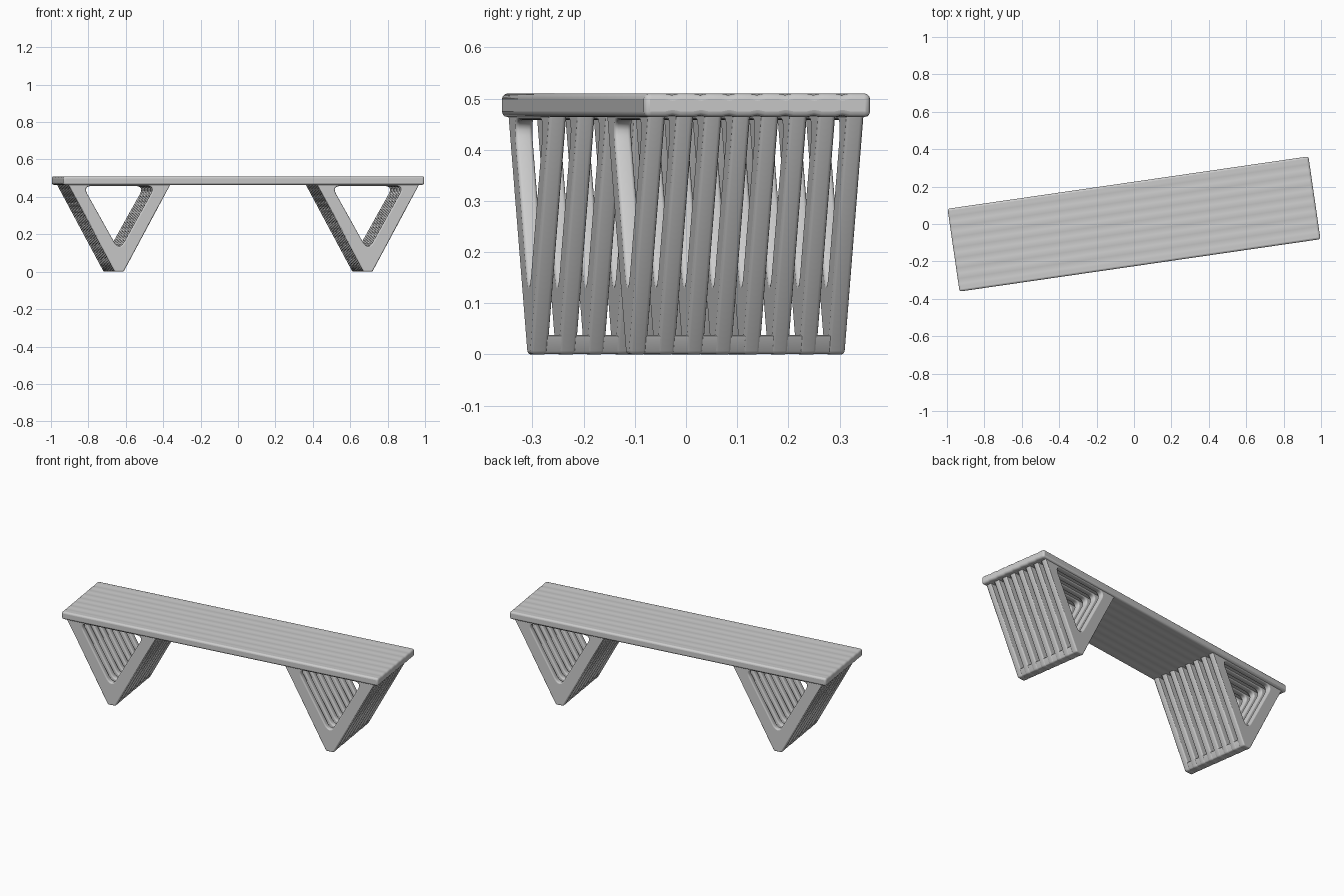
import bpy, bmesh, math
from mathutils import Matrix, Vector

if "Cube" in bpy.data.objects:
    bpy.data.objects.remove(bpy.data.objects["Cube"])

ANGLE = math.atan2(0.28, 1.93)          # the bench stands turned on the ground
TURN = Matrix.Rotation(ANGLE, 4, 'Z')
SLATS, SLAT_W, LEG_W = 8, 0.034, 0.426
PITCH = (LEG_W - SLAT_W) / (SLATS - 1)


def rounded(corners, steps=6):
    """Round each (x, z, cut) corner of a polygon."""
    pts = []
    for i, (x, z, cut) in enumerate(corners):
        c = Vector((x, z))
        p = Vector(corners[i - 1][:2])
        n = Vector(corners[(i + 1) % len(corners)][:2])
        a = c + (p - c).normalized() * cut
        b = c + (n - c).normalized() * cut
        for k in range(steps + 1):
            t = k / steps
            pts.append(a * (1 - t) ** 2 + c * 2 * t * (1 - t) + b * t * t)
    return pts


def profile_mesh(name, loops, width, bevel):
    """Extrude xz outlines (later ones are holes) along y with round edges."""
    cu = bpy.data.curves.new(name, 'CURVE')
    cu.dimensions, cu.fill_mode = '2D', 'BOTH'
    cu.extrude = width / 2 - bevel
    cu.bevel_depth, cu.bevel_resolution, cu.offset = bevel, 2, -bevel
    for pts in loops:
        s = cu.splines.new('POLY')
        s.points.add(len(pts) - 1)
        for sp, p in zip(s.points, pts):
            sp.co = (p.x, p.y, 0, 1)
        s.use_cyclic_u = True
    ob = bpy.data.objects.new(name, cu)
    bpy.context.collection.objects.link(ob)
    select(ob)
    bpy.ops.object.convert(target='MESH')
    ob = bpy.context.object
    ob.data.transform(Matrix.Rotation(math.pi / 2, 4, 'X'))
    return ob


def select(ob):
    bpy.ops.object.select_all(action='DESELECT')
    ob.select_set(True)
    bpy.context.view_layer.objects.active = ob


def place(ob, x, y=0):
    ob.matrix_world = TURN @ Matrix.Translation((x, y, 0))
    select(ob)
    bpy.ops.object.shade_smooth_by_angle(angle=math.radians(40))


# deck: boards fused into one slab, with shallow lengthwise grooves
HW, Z0, Z1, L = 0.2235, 0.464, 0.51, 0.975
N = 32
ys = [-HW + 2 * HW * i / N for i in range(N + 1)]
dip = [0.003 if i % 4 == 0 and 0 < i < N else 0 for i in range(N + 1)]
outline = [(y, Z0 + d) for y, d in zip(ys, dip)]
outline += [(y, Z1 - d) for y, d in reversed(list(zip(ys, dip)))]
bm = bmesh.new()
face = bm.faces.new([bm.verts.new((-L, y, z)) for y, z in outline])
ext = bmesh.ops.extrude_face_region(bm, geom=[face])
moved = [v for v in ext['geom'] if isinstance(v, bmesh.types.BMVert)]
bmesh.ops.translate(bm, vec=(2 * L, 0, 0), verts=moved)
bmesh.ops.recalc_face_normals(bm, faces=bm.faces)
me = bpy.data.meshes.new("deck")
bm.to_mesh(me)
bm.free()
deck = bpy.data.objects.new("deck", me)
bpy.context.collection.objects.link(deck)
bev = deck.modifiers.new("round_edges", 'BEVEL')
bev.width, bev.segments = 0.011, 3
bev.limit_method, bev.angle_limit = 'ANGLE', math.radians(50)
place(deck, 0)

# V-shaped legs: rows of open triangular slats joined by a foot bar
outer = rounded([(-0.024, 0, 0.008), (0.024, 0, 0.008),
                 (0.284, 0.48, 0.005), (-0.284, 0.48, 0.005)], 3)
hole = rounded([(0, 0.11, 0.06), (0.196, 0.458, 0.05), (-0.196, 0.458, 0.05)])
foot = rounded([(-0.023, 0.001, 0.006), (0.023, 0.001, 0.006),
                (0.043, 0.038, 0.006), (-0.043, 0.038, 0.006)], 3)
for side, x in (("left", -0.672), ("right", 0.672)):
    slats = profile_mesh(side + "_leg_slats", [outer, hole], SLAT_W, 0.007)
    arr = slats.modifiers.new("row", 'ARRAY')
    arr.count, arr.use_relative_offset, arr.use_constant_offset = SLATS, False, True
    arr.constant_offset_displace = (0, PITCH, 0)
    place(slats, x, -(LEG_W - SLAT_W) / 2)
    bar = profile_mesh(side + "_foot_bar", [foot], LEG_W - 0.01, 0.003)
    place(bar, x)
